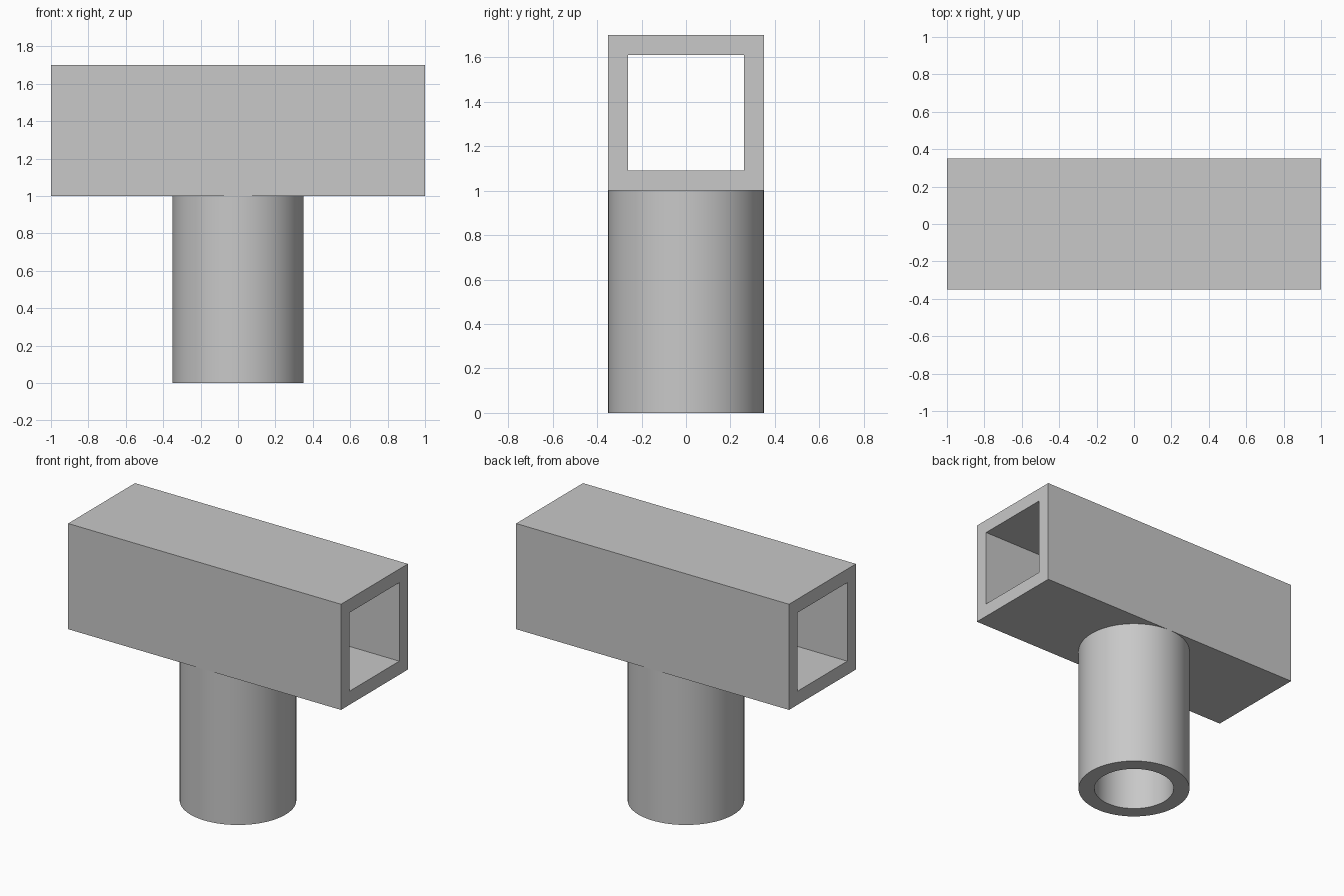
import bpy
import math

if "Cube" in bpy.data.objects:
    bpy.data.objects.remove(bpy.data.objects["Cube"], do_unlink=True)

# Overall dimensions
LENGTH, WIDTH, WALL = 2.0, 0.70, 0.09
POST_HEIGHT, POST_RADIUS, BORE_RADIUS = 1.0, 0.35, 0.25
BEAM_Z = POST_HEIGHT + WIDTH / 2

grey = bpy.data.materials.new("plain grey")
grey.use_nodes = True
colour = (0.58, 0.58, 0.58, 1.0)
grey.diffuse_color = colour
grey.node_tree.nodes["Principled BSDF"].inputs["Base Color"].default_value = colour


def finish(name):
    obj = bpy.context.object
    obj.name = name
    obj.data.materials.append(grey)
    return obj


def box(name, size, z):
    bpy.ops.mesh.primitive_cube_add(size=1, location=(0, 0, z))
    obj = finish(name)
    obj.scale = size
    bpy.ops.object.transform_apply(location=True, rotation=True, scale=True)
    return obj


def cylinder(name, radius, bottom, top):
    bpy.ops.mesh.primitive_cylinder_add(
        vertices=96, radius=radius, depth=top - bottom,
        location=(0, 0, (top + bottom) / 2))
    return finish(name)


def cut(obj, cutter):
    mod = obj.modifiers.new("cut", "BOOLEAN")
    mod.operation = "DIFFERENCE"
    mod.solver = "EXACT"
    mod.object = cutter
    bpy.ops.object.select_all(action="DESELECT")
    obj.select_set(True)
    bpy.context.view_layer.objects.active = obj
    bpy.ops.object.modifier_apply(modifier=mod.name)


# Square crossbeam and round post
beam = box("square_crossbeam", (LENGTH, WIDTH, WIDTH), BEAM_Z)
post = cylinder("round_post", POST_RADIUS, 0, POST_HEIGHT)

# Square channel along the beam, round bore up through the post into it
inner = WIDTH - 2 * WALL
channel = box("channel_cutter", (LENGTH + 1, inner, inner), BEAM_Z)
bore = cylinder("bore_cutter", BORE_RADIUS, -0.2, BEAM_Z)
cut(beam, channel)
cut(beam, bore)
cut(post, bore)

for cutter in (channel, bore):
    bpy.data.objects.remove(cutter, do_unlink=True)

# Smooth round walls with crisp rims
for obj in (beam, post):
    bpy.ops.object.select_all(action="DESELECT")
    obj.select_set(True)
    bpy.context.view_layer.objects.active = obj
    bpy.ops.object.shade_smooth_by_angle(angle=math.radians(30))
